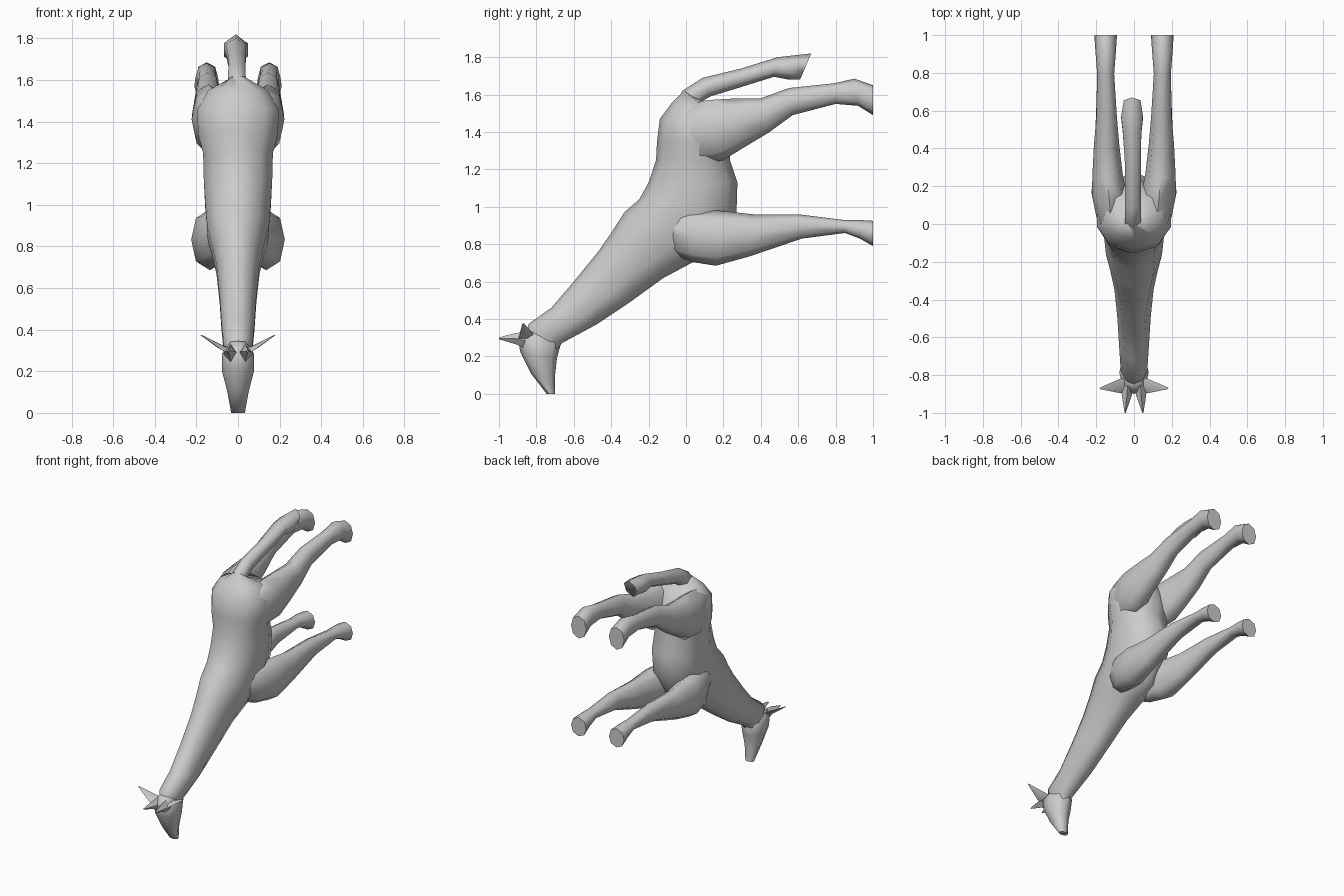
import bpy, bmesh
from math import sin, cos, pi, copysign


def loft(name, rings, side=1, n=8, power=0.85):
    """Skin rounded rings. Ring: (back y, back z, belly y, belly z, centre x, half width)."""
    bm = bmesh.new()
    loops = []
    for ay, az, by, bz, cx, hw in rings:
        loop = []
        for i in range(n):
            t = 2 * pi * i / n
            c, s = cos(t), sin(t)
            s = copysign(abs(s) ** power, s)
            x = side * (cx + hw * s)
            y = (ay + by) / 2 + (ay - by) / 2 * c
            z = (az + bz) / 2 + (az - bz) / 2 * c
            loop.append(bm.verts.new((x, y, z)))
        loops.append(loop)
    for a, b in zip(loops, loops[1:]):
        for i in range(n):
            j = (i + 1) % n
            bm.faces.new((a[i], a[j], b[j], b[i]))
    bm.faces.new(loops[0])
    bm.faces.new(loops[-1])
    bmesh.ops.recalc_face_normals(bm, faces=bm.faces[:])
    mesh = bpy.data.meshes.new(name)
    bm.to_mesh(mesh)
    bm.free()
    obj = bpy.data.objects.new(name, mesh)
    bpy.context.collection.objects.link(obj)
    bpy.ops.object.select_all(action='DESELECT')
    obj.select_set(True)
    bpy.context.view_layer.objects.active = obj
    bpy.ops.object.shade_smooth_by_angle(angle=1.2)
    return obj


# Torso and long neck, from rump down to the nape
loft("body_and_neck", [
    (-0.01, 1.62, 0.06, 1.57, 0, 0.05),
    (-0.08, 1.55, 0.16, 1.55, 0, 0.15),
    (-0.14, 1.47, 0.22, 1.43, 0, 0.205),
    (-0.155, 1.35, 0.24, 1.32, 0, 0.20),
    (-0.16, 1.25, 0.235, 1.25, 0, 0.175),
    (-0.20, 1.13, 0.275, 1.13, 0, 0.172),
    (-0.25, 1.04, 0.27, 0.97, 0, 0.165),
    (-0.33, 0.97, 0.16, 0.76, 0, 0.155),
    (-0.40, 0.86, 0.03, 0.70, 0, 0.13),
    (-0.47, 0.76, -0.12, 0.62, 0, 0.108),
    (-0.60, 0.60, -0.30, 0.49, 0, 0.092),
    (-0.72, 0.46, -0.48, 0.37, 0, 0.083),
    (-0.84, 0.375, -0.665, 0.27, 0, 0.073),
    (-0.86, 0.30, -0.70, 0.20, 0, 0.045),
], n=10)

# Wedge-shaped head pointing down to the muzzle
loft("head", [
    (-0.86, 0.345, -0.72, 0.33, 0, 0.045),
    (-0.90, 0.30, -0.67, 0.265, 0, 0.078),
    (-0.885, 0.22, -0.69, 0.19, 0, 0.078),
    (-0.83, 0.11, -0.70, 0.10, 0, 0.052),
    (-0.745, 0.00, -0.70, 0.00, 0, 0.033),
])

# Tail with a flared, pointed tuft
loft("tail", [
    (-0.10, 1.45, 0.02, 1.42, -0.005, 0.04),
    (-0.02, 1.62, 0.07, 1.555, -0.005, 0.048),
    (0.09, 1.69, 0.13, 1.59, -0.005, 0.047),
    (0.29, 1.738, 0.31, 1.645, -0.005, 0.047),
    (0.49, 1.80, 0.47, 1.695, -0.01, 0.055),
    (0.58, 1.81, 0.55, 1.68, -0.01, 0.065),
    (0.67, 1.82, 0.61, 1.68, -0.01, 0.05),
], n=6)

for side, label in ((1, "right"), (-1, "left")):
    # Hind leg: haunch growing out of the rump, hock and hoof
    loft("hind_leg_" + label, [
        (-0.10, 1.44, -0.02, 1.26, 0.09, 0.06),
        (-0.02, 1.54, 0.10, 1.23, 0.115, 0.085),
        (0.11, 1.57, 0.20, 1.25, 0.13, 0.093),
        (0.24, 1.578, 0.29, 1.305, 0.14, 0.08),
        (0.40, 1.58, 0.44, 1.395, 0.145, 0.067),
        (0.55, 1.635, 0.57, 1.49, 0.145, 0.055),
        (0.79, 1.66, 0.80, 1.55, 0.15, 0.045),
        (0.90, 1.685, 0.92, 1.54, 0.15, 0.054),
        (1.00, 1.65, 1.00, 1.49, 0.15, 0.06),
    ], side)
    # Front leg: shoulder growing out of the chest, knee and hoof
    loft("front_leg_" + label, [
        (-0.15, 0.96, -0.08, 0.75, 0.07, 0.055),
        (0.02, 0.985, 0.03, 0.705, 0.11, 0.085),
        (0.17, 0.98, 0.16, 0.685, 0.135, 0.09),
        (0.36, 0.96, 0.34, 0.735, 0.145, 0.066),
        (0.60, 0.96, 0.62, 0.83, 0.15, 0.05),
        (0.84, 0.93, 0.85, 0.86, 0.15, 0.043),
        (0.92, 0.93, 0.93, 0.83, 0.15, 0.052),
        (1.00, 0.925, 1.00, 0.79, 0.15, 0.06),
    ], side)
    # Horn
    loft("horn_" + label, [
        (-0.86, 0.33, -0.86, 0.24, 0.035, 0.035),
        (-0.91, 0.325, -0.91, 0.265, 0.038, 0.026),
        (-1.00, 0.302, -1.00, 0.292, 0.047, 0.003),
    ], side, n=4)
    # Ear
    loft("ear_" + label, [
        (-0.89, 0.28, -0.81, 0.31, 0.03, 0.03),
        (-0.895, 0.30, -0.82, 0.325, 0.075, 0.022),
        (-0.875, 0.375, -0.865, 0.375, 0.178, 0.004),
    ], side, n=4)
